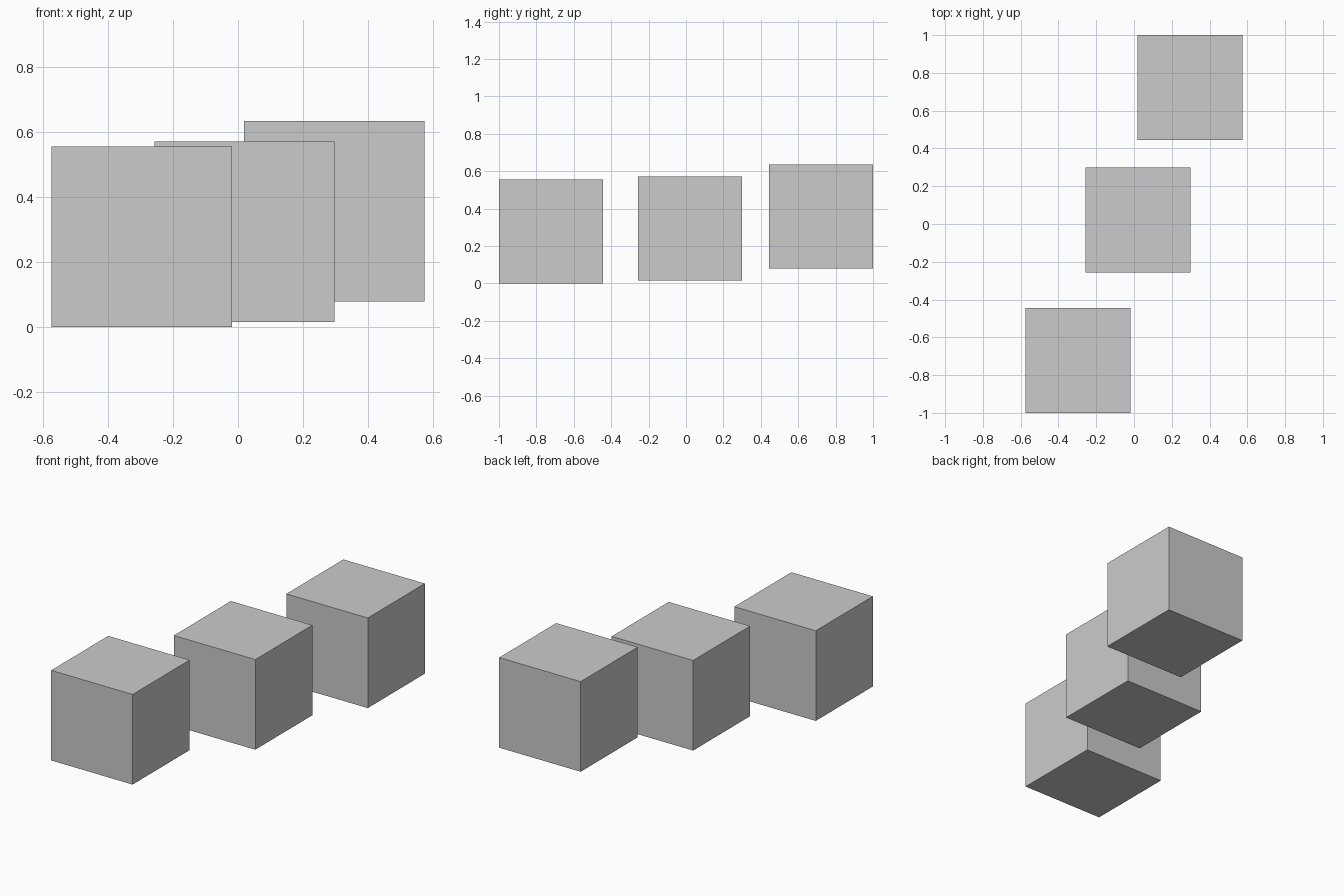
import bpy

if "Cube" in bpy.data.objects:
    bpy.data.objects.remove(bpy.data.objects["Cube"])

SIZE = 0.556

# Three equal cubes stepping back, right and slightly upward
cubes = {
    "front_cube": (-0.297, -0.722, 0.278),
    "middle_cube": (0.02, 0.021, 0.294),
    "back_cube": (0.297, 0.722, 0.357),
}

for name, centre in cubes.items():
    bpy.ops.mesh.primitive_cube_add(size=SIZE, location=centre)
    bpy.context.object.name = name
